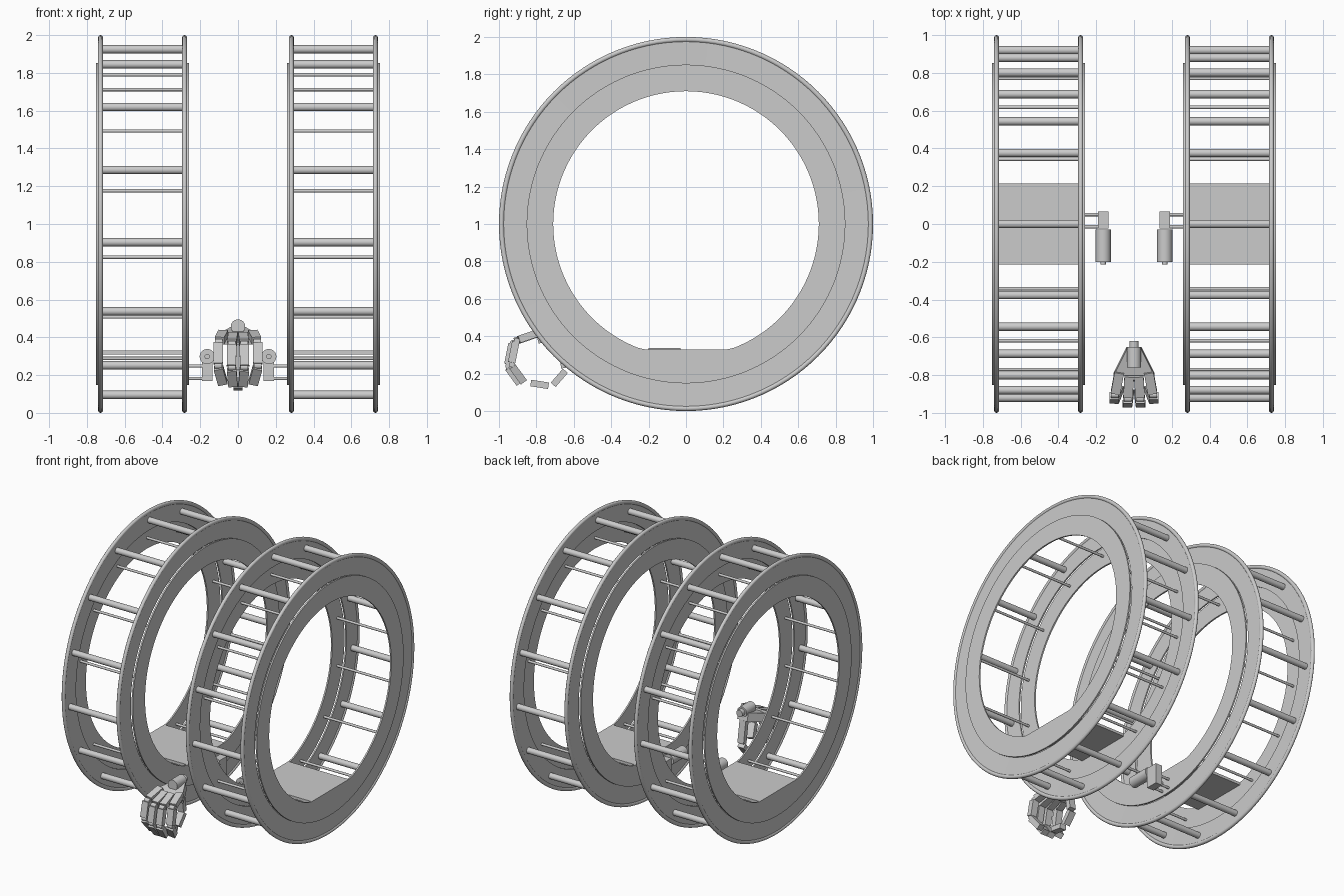
import bpy, bmesh, math
from mathutils import Vector, Matrix

cube = bpy.data.objects.get("Cube")
if cube:
    bpy.data.objects.remove(cube, do_unlink=True)

grey = bpy.data.materials.new("plain grey")
grey.use_nodes = True
grey.diffuse_color = (0.6, 0.6, 0.6, 1)
grey.node_tree.nodes["Principled BSDF"].inputs["Base Color"].default_value = (0.6, 0.6, 0.6, 1)


def finish(name, bm, smooth=True):
    """Turn a bmesh into a named grey object."""
    bmesh.ops.recalc_face_normals(bm, faces=bm.faces)
    mesh = bpy.data.meshes.new(name)
    bm.to_mesh(mesh)
    bm.free()
    mesh.materials.append(grey)
    obj = bpy.data.objects.new(name, mesh)
    bpy.context.collection.objects.link(obj)
    if smooth:
        bpy.ops.object.select_all(action='DESELECT')
        obj.select_set(True)
        bpy.context.view_layer.objects.active = obj
        bpy.ops.object.shade_smooth_by_angle(angle=math.radians(35))
    return obj


def frame(a, b):
    """Matrix at the middle of a-b with local z along it; also the length."""
    a, b = Vector(a), Vector(b)
    d = (b - a).normalized()
    side = Vector((1, 0, 0)) if abs(d.x) < 0.9 else Vector((0, 1, 0))
    x = (side - d * side.dot(d)).normalized()
    rot = Matrix((x, d.cross(x), d)).transposed().to_4x4()
    return Matrix.Translation((a + b) / 2) @ rot, (b - a).length


def add_rod(bm, a, b, radius, sides=16):
    m, length = frame(a, b)
    bmesh.ops.create_cone(bm, cap_ends=True, segments=sides, radius1=radius,
                          radius2=radius, depth=length, matrix=m)


def add_block(bm, a, b, start_width, end_width, thick):
    m, length = frame(a, b)
    for v in bmesh.ops.create_cube(bm, size=1)["verts"]:
        width = end_width if v.co.z > 0 else start_width
        v.co = m @ Vector((v.co.x * width, v.co.y * thick, v.co.z * length))


def lathe(name, profile, floor=None, steps=120):
    """Sweep a closed (x, radius) profile round the wheel axle."""
    bm = bmesh.new()
    rings = []
    for i in range(steps):
        t = math.tau * i / steps
        ring = []
        for x, r in profile:
            z = 1 + r * math.cos(t)
            if floor and r < 0.75:
                z = max(z, floor)
            ring.append(bm.verts.new((x, r * math.sin(t), z)))
        rings.append(ring)
    n = len(profile)
    for i, ring in enumerate(rings):
        after = rings[(i + 1) % steps]
        for j in range(n):
            k = (j + 1) % n
            bm.faces.new((ring[j], ring[k], after[k], after[j]))
    return finish(name, bm)


# Two wheels, each with two rims, two inner rings, rods and a floor
for label, centre in (("left", 0.505), ("right", -0.505)):
    for edge, s in (("outer", 1), ("inner", -1)):
        s *= 1 if centre > 0 else -1
        c = centre + s * 0.2225
        bead = [(c + 0.0135 * math.sin(math.radians(a)),
                 0.9865 - 0.0135 * math.cos(math.radians(a)))
                for a in range(30, 331, 30)]
        lathe(f"{label}_{edge}_rim", [(c - 0.005, 0.85), (c + 0.005, 0.85)] + bead)
        p, q = centre + s * 0.235, centre + s * 0.246
        lathe(f"{label}_{edge}_side_ring",
              [(p, 0.71), (q, 0.71), (q, 0.852), (p, 0.852)], floor=0.33)

    for name, count, dist, radius, half in (("treads", 15, 0.925, 0.022, 0.2225),
                                            ("thin_rails", 14, 0.79, 0.009, 0.24)):
        bm = bmesh.new()
        for i in range(count):
            if name == "thin_rails" and i == count // 2:
                continue
            t = math.tau * i / count
            y, z = dist * math.sin(t), 1 + dist * math.cos(t)
            add_rod(bm, (centre - half, y, z), (centre + half, y, z), radius)
        finish(f"{label}_{name}", bm)

    bm = bmesh.new()
    add_block(bm, (centre, -0.215, 0.32), (centre, 0.215, 0.32), 0.47, 0.47, 0.02)
    finish(f"{label}_floor", bm, False)

# Hand controls on the inner sides of the wheels
for label, s in (("left", 1), ("right", -1)):
    x = s * 0.163
    bm = bmesh.new()
    add_rod(bm, (x, -0.2, 0.298), (x, -0.03, 0.298), 0.04, 32)
    add_rod(bm, (x, -0.214, 0.298), (x, -0.2, 0.298), 0.014)
    finish(f"{label}_control_grip", bm)
    bm = bmesh.new()
    add_block(bm, (x, 0.02, 0.17), (x, 0.02, 0.32), 0.055, 0.055, 0.09)
    finish(f"{label}_control_bracket", bm, False)
    bm = bmesh.new()
    for y in (-0.015, 0.05):
        for z in (0.182, 0.248):
            add_rod(bm, (x, y, z), (s * 0.265, y, z), 0.009)
    finish(f"{label}_control_mounts", bm)

# Mechanical hand: wrist and palm
bm = bmesh.new()
add_rod(bm, (0, -0.76, 0.457), (0, -0.65, 0.457), 0.038, 32)
add_rod(bm, (0, -0.66, 0.457), (0, -0.62, 0.457), 0.025, 24)
finish("wrist", bm)
bm = bmesh.new()
add_block(bm, (0, -0.66, 0.425), (0, -0.795, 0.39), 0.08, 0.215, 0.06)
finish("palm", bm, False)

# Four curled fingers: (spread, y, z) along each segment
segments = (((0.8, -0.805, 0.41), (1.0, -0.915, 0.372)),
            ((1.06, -0.93, 0.36), (1.08, -0.952, 0.25)),
            ((1.06, -0.95, 0.23), (0.82, -0.89, 0.148)))
for number, (x, back, lift) in enumerate(((-0.098, 0.02, 0.01), (-0.032, 0, 0),
                                          (0.032, 0, 0), (0.098, 0.02, 0.01))):
    bm = bmesh.new()
    for a, b in segments:
        ends = [(x * k, y + back, z + lift) for k, y, z in (a, b)]
        add_block(bm, *ends, 0.05, 0.05, 0.04)
    for k, y, z in ((1.03, -0.925, 0.364), (1.07, -0.95, 0.24)):
        add_rod(bm, (x * k - 0.02, y + back, z + lift),
                (x * k + 0.02, y + back, z + lift), 0.016)
    finish(f"finger_{number + 1}", bm, False)

# Thumb curling under the palm
bm = bmesh.new()
for a, b in (((0, -0.675, 0.39), (0, -0.65, 0.23)),
             ((0, -0.645, 0.215), (0, -0.71, 0.14)),
             ((0, -0.735, 0.135), (0, -0.83, 0.15))):
    add_block(bm, a, b, 0.05, 0.05, 0.035)
finish("thumb", bm, False)
